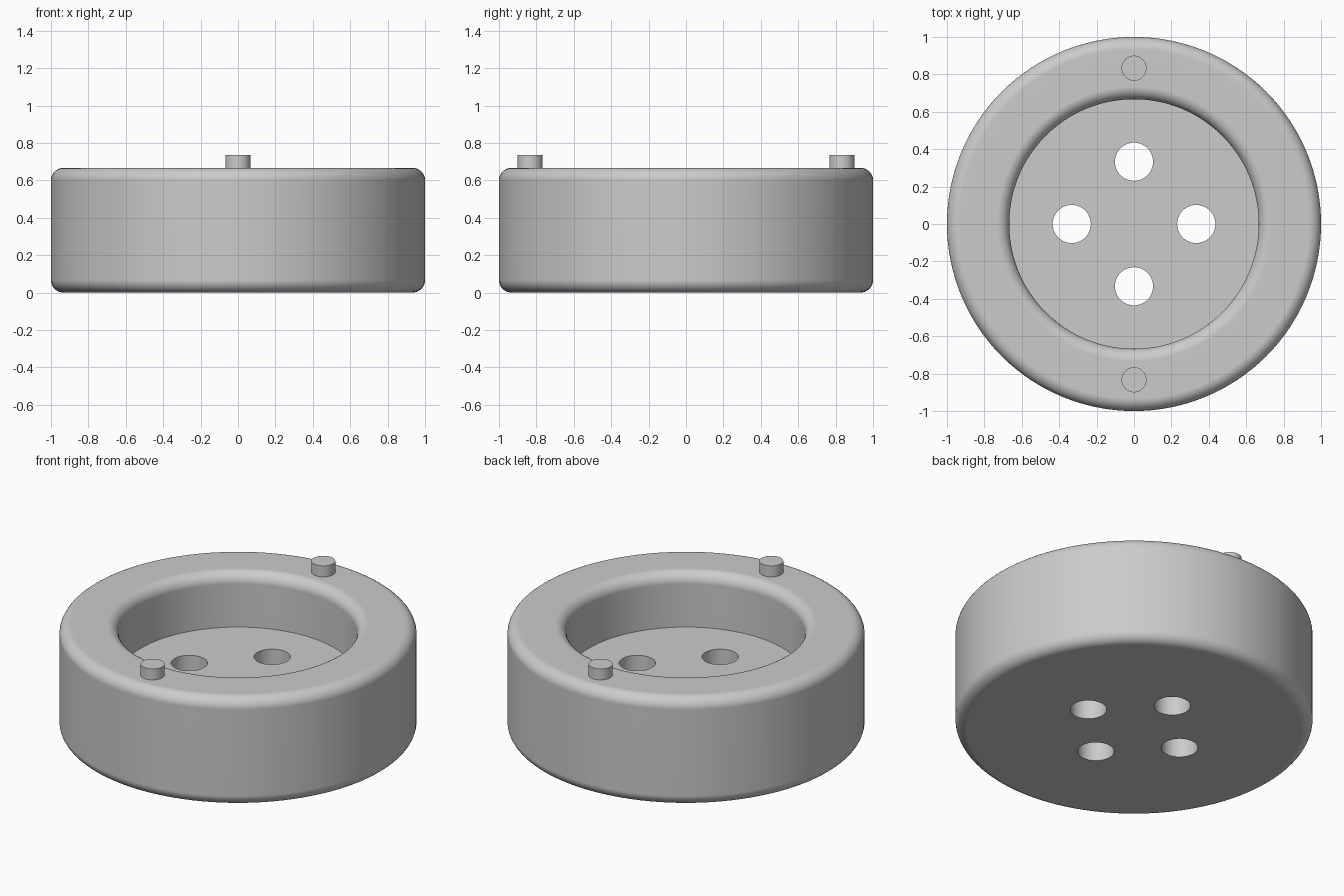
import bpy
import bmesh
import math
from mathutils import Matrix, Vector

if "Cube" in bpy.data.objects:
    bpy.data.objects.remove(bpy.data.objects["Cube"], do_unlink=True)

SEGMENTS = 128
HEIGHT, FLOOR = 0.667, 0.333
OUTER, INNER, FILLET = 1.0, 0.667, 0.067

grey = bpy.data.materials.new("plain grey")
grey.use_nodes = True
colour = (0.6, 0.6, 0.6, 1)
grey.diffuse_color = colour
grey.node_tree.nodes["Principled BSDF"].inputs["Base Color"].default_value = colour


def add_object(name, bm):
    bmesh.ops.recalc_face_normals(bm, faces=bm.faces)
    mesh = bpy.data.meshes.new(name)
    bm.to_mesh(mesh)
    bm.free()
    mesh.materials.append(grey)
    obj = bpy.data.objects.new(name, mesh)
    bpy.context.collection.objects.link(obj)
    return obj


def activate(obj):
    bpy.ops.object.select_all(action="DESELECT")
    obj.select_set(True)
    bpy.context.view_layer.objects.active = obj


def smooth(obj):
    activate(obj)
    bpy.ops.object.shade_smooth_by_angle(angle=math.radians(35))


def add_cylinders(name, radius, bottom, top, centres, segments):
    bm = bmesh.new()
    for x, y in centres:
        bmesh.ops.create_cone(
            bm, cap_ends=True, segments=segments, radius1=radius, radius2=radius,
            depth=top - bottom, matrix=Matrix.Translation((x, y, (bottom + top) / 2)))
    return add_object(name, bm)


def arc(radius, height, start, steps=8):
    """Quarter-circle fillet, as (radius, height) points."""
    angles = [math.radians(start + 90 * i / steps) for i in range(steps + 1)]
    return [(radius + FILLET * math.cos(a), height + FILLET * math.sin(a)) for a in angles]


# Round housing: lathed profile with rounded rims and a flat-floored recess
profile = (arc(OUTER - FILLET, FILLET, -90)
           + arc(OUTER - FILLET, HEIGHT - FILLET, 0)
           + arc(INNER + FILLET, HEIGHT - FILLET, 90)
           + [(INNER, FLOOR)])
bm = bmesh.new()
rings = []
for r, z in profile:
    turns = [2 * math.pi * i / SEGMENTS for i in range(SEGMENTS)]
    rings.append([bm.verts.new(Vector((r * math.cos(t), r * math.sin(t), z))) for t in turns])
for a, b in zip(rings, rings[1:]):
    for i in range(SEGMENTS):
        j = (i + 1) % SEGMENTS
        bm.faces.new((a[i], a[j], b[j], b[i]))
bm.faces.new(rings[0])
bm.faces.new(rings[-1])
housing = add_object("housing", bm)

# Four through holes in the recess floor
spacing = 0.333
hole_centres = [(spacing, 0), (-spacing, 0), (0, spacing), (0, -spacing)]
cutter = add_cylinders("hole_cutter", 0.102, -0.1, FLOOR + 0.1, hole_centres, 64)
cutter.hide_render = True
cut = housing.modifiers.new("holes", "BOOLEAN")
cut.operation = "DIFFERENCE"
cut.solver = "EXACT"
cut.object = cutter
activate(housing)
bpy.ops.object.modifier_apply(modifier=cut.name)
bpy.data.objects.remove(cutter, do_unlink=True)
smooth(housing)
normals = housing.modifiers.new("flat face normals", "WEIGHTED_NORMAL")
normals.keep_sharp = True

# Two locating pins on the rim
for side, y in (("front", -0.833), ("back", 0.833)):
    smooth(add_cylinders(side + "_pin", 0.067, HEIGHT - 0.02, 0.735, [(0, y)], 48))
